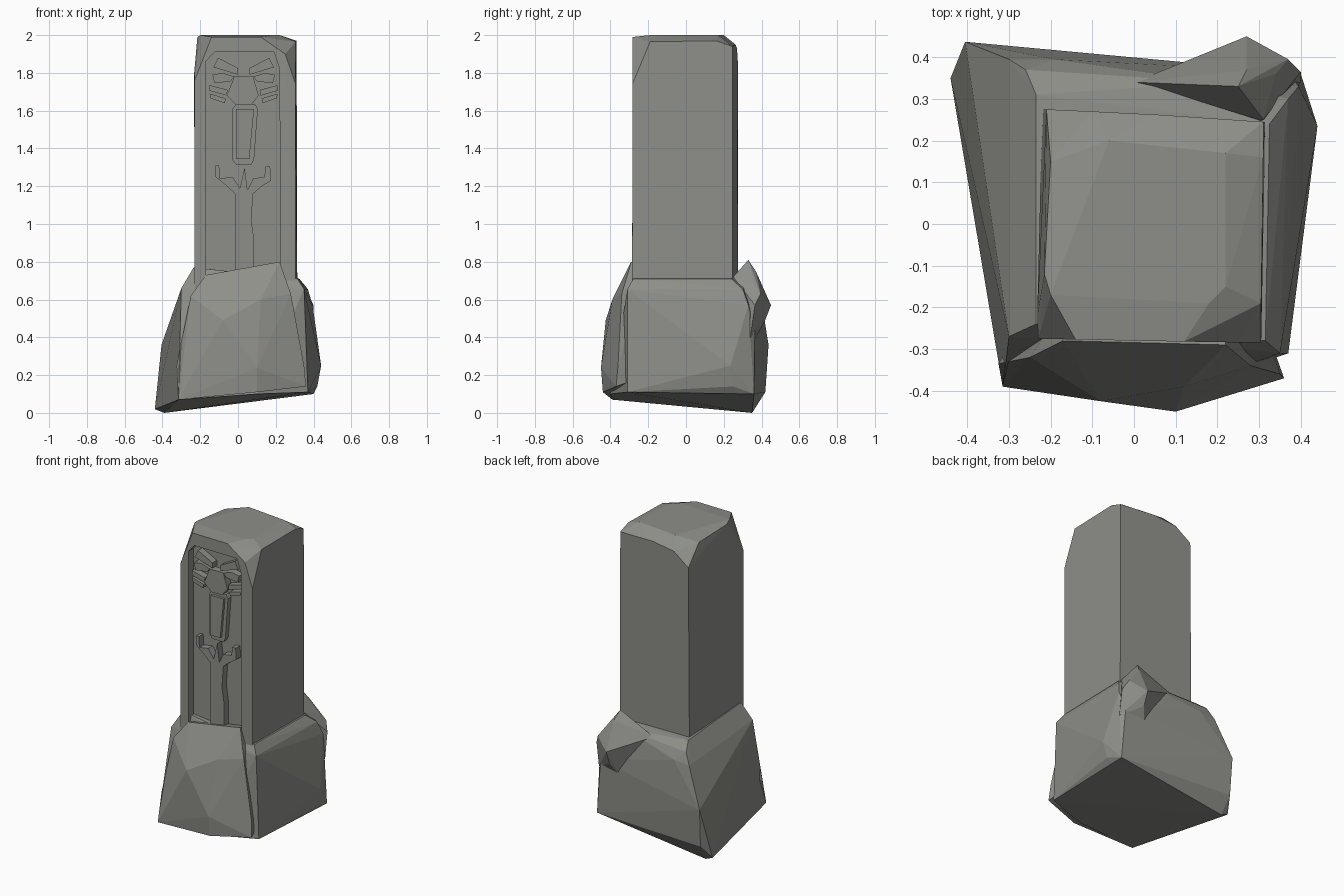
import bpy, bmesh

stone = bpy.data.materials.new("grey stone")
stone.diffuse_color = (0.27, 0.275, 0.25, 1)


def finish(name, bm):
    bmesh.ops.recalc_face_normals(bm, faces=bm.faces)
    me = bpy.data.meshes.new(name)
    bm.to_mesh(me)
    bm.free()
    me.materials.append(stone)
    ob = bpy.data.objects.new(name, me)
    bpy.context.collection.objects.link(ob)
    return ob


def hull(name, pts):
    """Faceted rock: convex hull of a few corner points."""
    bm = bmesh.new()
    for p in pts:
        bm.verts.new(p)
    r = bmesh.ops.convex_hull(bm, input=bm.verts[:])
    junk = {v for v in r["geom_interior"] + r["geom_unused"]
            if isinstance(v, bmesh.types.BMVert)}
    bmesh.ops.delete(bm, geom=list(junk), context='VERTS')
    bmesh.ops.dissolve_limit(bm, angle_limit=0.02, verts=bm.verts[:], edges=bm.edges[:])
    return finish(name, bm)


def plate(name, outline, y0, y1):
    """Carved relief: x,z outline extruded from y0 to y1."""
    bm = bmesh.new()
    f = bm.faces.new([bm.verts.new((x, y0, z)) for x, z in outline])
    r = bmesh.ops.extrude_face_region(bm, geom=[f])
    for v in r["geom"]:
        if isinstance(v, bmesh.types.BMVert):
            v.co.y = y1
    return finish(name, bm)


# Pillar shaft with chipped top corners
pillar = hull("pillar", [
    (-0.23, -0.275, 0.3), (0.305, -0.285, 0.3), (0.315, 0.245, 0.3), (-0.22, 0.275, 0.3),
    (-0.232, -0.22, 1.80), (-0.23, -0.275, 1.76), (-0.14, -0.277, 1.99),
    (-0.215, -0.12, 1.99), (-0.20, -0.17, 2.0),
    (0.12, -0.282, 1.99), (0.305, -0.284, 1.74), (0.305, -0.19, 1.965), (0.25, -0.284, 1.90),
    (0.18, -0.19, 2.0), (0.22, -0.15, 2.0), (0.22, 0.17, 2.0),
    (0.31, 0.16, 1.97), (0.31, 0.245, 1.94),
    (-0.06, 0.20, 2.0), (0.06, 0.262, 1.95), (-0.21, 0.275, 1.85),
    (-0.20, 0.15, 1.97), (-0.10, 0.27, 1.93)])

# Recessed front panel
FLOOR = -0.222
cutter = plate("panel_cutter", [
    (-0.17, 0.5), (0.225, 0.5), (0.22, 1.82), (0.19, 1.91),
    (-0.125, 1.91), (-0.17, 1.86)], -0.4, FLOOR)
cutter.hide_render = True
mod = pillar.modifiers.new("recess", 'BOOLEAN')
mod.object = cutter
mod.operation = 'DIFFERENCE'
mod.solver = 'EXACT'
bpy.context.view_layer.objects.active = pillar
bpy.ops.object.modifier_apply(modifier=mod.name)
bpy.data.objects.remove(cutter)

# Carved face, mirrored about the panel centre
BACK, CX = FLOOR + 0.02, 0.03
half = {
    "brow": [(-0.16, 1.83), (-0.135, 1.88), (-0.03, 1.825), (-0.03, 1.79)],
    "eye": [(-0.165, 1.79), (-0.155, 1.745), (-0.07, 1.755), (-0.05, 1.78), (-0.11, 1.80)],
    "cheek_upper": [(-0.18, 1.735), (-0.18, 1.705), (-0.09, 1.68), (-0.085, 1.71)],
    "cheek_lower": [(-0.18, 1.69), (-0.175, 1.665), (-0.10, 1.64), (-0.095, 1.665)],
}
for name, pts in half.items():
    for side, s in (("left", 1), ("right", -1)):
        plate(f"{name}_{side}", [(CX + s * x, z) for x, z in pts], BACK, -0.268)
plate("nose", [(-0.02, 1.78), (0.08, 1.78), (0.11, 1.68), (0.07, 1.63),
               (-0.01, 1.63), (-0.06, 1.68)], BACK, -0.268)
plate("mouth_frame", [(-0.03, 1.34), (-0.01, 1.315), (0.07, 1.315), (0.085, 1.34),
                      (0.105, 1.61), (0.09, 1.635), (-0.01, 1.635), (-0.03, 1.61)],
      BACK, -0.255)
plate("mouth", [(-0.01, 1.345), (0.06, 1.345), (0.085, 1.61), (-0.01, 1.61)], BACK, -0.272)

# Raised body strip with two forked arms
plate("body_strip", [
    (-0.015, 0.55), (0.085, 0.55), (0.085, 0.92), (0.07, 1.02), (0.08, 1.16),
    (0.12, 1.195), (0.175, 1.23), (0.17, 1.305), (0.145, 1.305), (0.14, 1.25),
    (0.08, 1.24), (0.05, 1.18), (0.035, 1.30), (0.01, 1.19), (-0.03, 1.25), (-0.095, 1.24),
    (-0.10, 1.31), (-0.12, 1.31), (-0.12, 1.25), (-0.07, 1.21), (-0.015, 1.16)],
    BACK, -0.268)

# Main rock around the foot
hull("base_rock", [
    (-0.39, 0.35, 0.0), (-0.44, 0.35, 0.02), (-0.405, 0.437, 0.36), (-0.40, 0.42, 0.11),
    (-0.315, -0.39, 0.07), (0.10, -0.40, 0.10), (0.37, -0.31, 0.11), (0.40, 0.36, 0.10),
    (0.35, -0.31, 0.655), (0.37, 0.30, 0.655), (0.395, 0.33, 0.57), (0.44, 0.235, 0.25),
    (0.42, 0.25, 0.14), (0.315, -0.28, 0.71), (0.325, 0.24, 0.71), (0.37, 0.365, 0.46),
    (0.23, 0.372, 0.50), (-0.30, 0.395, 0.61), (-0.19, 0.395, 0.62), (-0.26, 0.37, 0.68),
    (-0.30, -0.27, 0.66), (-0.235, 0.31, 0.73), (-0.235, -0.24, 0.77), (0.20, 0.34, 0.70)])

# Front boulder
hull("front_rock", [
    (-0.315, -0.39, 0.07), (-0.325, -0.335, 0.25), (0.10, -0.44, 0.11), (0.10, -0.45, 0.24),
    (0.36, -0.37, 0.14), (0.35, -0.36, 0.25), (-0.08, -0.425, 0.49), (0.28, -0.34, 0.63),
    (-0.25, -0.32, 0.62), (-0.17, -0.28, 0.73), (0.22, -0.29, 0.80),
    (0.12, -0.39, 0.60), (0.22, -0.2, 0.78), (-0.17, -0.2, 0.72),
    (-0.25, -0.2, 0.2), (0.3, -0.2, 0.2)])

# Back right boulder
hull("back_rock", [
    (0.27, 0.45, 0.57), (0.27, 0.415, 0.48), (0.37, 0.395, 0.63), (0.40, 0.365, 0.57),
    (0.34, 0.36, 0.68), (0.31, 0.25, 0.72), (0.25, 0.33, 0.81), (0.27, 0.37, 0.75),
    (0.19, 0.34, 0.70), (0.23, 0.37, 0.40), (0.40, 0.34, 0.40), (0.2, 0.2, 0.5),
    (0.0, 0.34, 0.70)])
